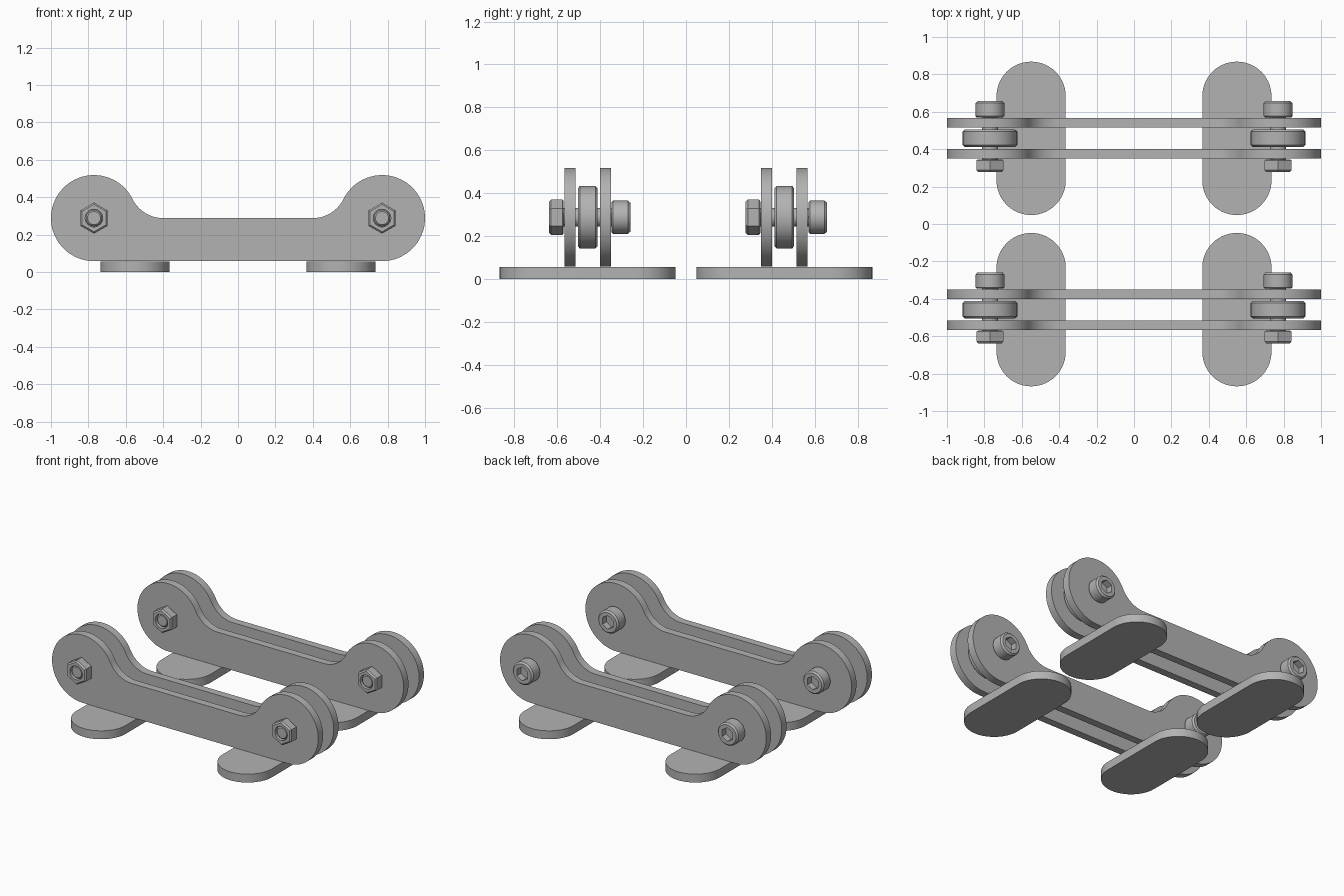
import bpy, bmesh
from math import pi, cos, sin, radians, atan2, hypot

if "Cube" in bpy.data.objects:
    bpy.data.objects.remove(bpy.data.objects["Cube"], do_unlink=True)

grey = bpy.data.materials.new("plain_grey")
grey.use_nodes = True
grey.diffuse_color = (0.45, 0.45, 0.45, 1)
grey.node_tree.nodes["Principled BSDF"].inputs["Base Color"].default_value = (0.45, 0.45, 0.45, 1)


def loft(name, rings, location):
    """Join equal-length point rings into a capped solid."""
    bm = bmesh.new()
    loops = [[bm.verts.new(p) for p in ring] for ring in rings]
    for a, b in zip(loops, loops[1:]):
        for i in range(len(a)):
            j = (i + 1) % len(a)
            bm.faces.new((a[i], a[j], b[j], b[i]))
    bm.faces.new(loops[0])
    bm.faces.new(loops[-1])
    bmesh.ops.recalc_face_normals(bm, faces=bm.faces)
    mesh = bpy.data.meshes.new(name)
    bm.to_mesh(mesh)
    bm.free()
    obj = bpy.data.objects.new(name, mesh)
    obj.location = location
    mesh.materials.append(grey)
    bpy.context.collection.objects.link(obj)
    bpy.ops.object.select_all(action="DESELECT")
    obj.select_set(True)
    bpy.context.view_layer.objects.active = obj
    bpy.ops.object.shade_smooth_by_angle(angle=radians(30))
    return obj


def ring(radius, y, hexagon=False, n=48):
    """Circle or hexagon around the y axis."""
    points = []
    for i in range(n):
        a = 2 * pi * i / n
        r = radius * cos(pi / 6) / cos(a % (pi / 3) - pi / 6) if hexagon else radius
        points.append((r * sin(a), y, r * cos(a)))
    return points


def arc(cx, cy, r, start, end, n):
    return [(cx + r * cos(start + (end - start) * i / n),
             cy + r * sin(start + (end - start) * i / n)) for i in range(n + 1)]


# Link outline: two round ends, a straight bar and tangent fillets
END_X, AXLE_Z, END_R, BAR_X = 0.77, 0.288, 0.23, 0.4
fillet = ((END_X - BAR_X) ** 2 - END_R ** 2) / (2 * END_R)
tangent = atan2(fillet, BAR_X - END_X)
half = arc(END_X, 0, END_R, -pi / 2, tangent, 40)
half += arc(BAR_X, fillet, fillet, tangent - pi, -pi / 2, 14)[1:]
outline = half + [(-x, z) for x, z in reversed(half)]

# Foot outline: a long rounded slot
FOOT_R, FOOT_L = 0.185, 0.225
foot = arc(0, FOOT_L, FOOT_R, 0, pi, 28) + arc(0, -FOOT_L, FOOT_R, pi, 2 * pi, 28)

for side, cy in (("front", -0.458), ("back", 0.458)):
    # Pair of link plates
    for label, y in (("outer", -0.083), ("inner", 0.083)):
        loft(f"{side}_{label}_link_plate",
             [[(x, y + d, z) for x, z in outline] for d in (-0.026, 0.026)],
             (0, cy, AXLE_Z))
    for end, s in (("left", 1), ("right", -1)):
        axle = (s * END_X, cy, AXLE_Z)
        tag = f"{side}_{end}"
        # Roller with softened rims
        loft(f"{tag}_roller", [ring(0.135, -0.046), ring(0.146, -0.036),
                               ring(0.146, 0.036), ring(0.135, 0.046)], axle)
        # Bolt shank, reaching into the nut
        loft(f"{tag}_bolt_shank", [ring(0.035, -0.172), ring(0.044, -0.162),
                                   ring(0.044, 0.12)], axle)
        # Cap head with hexagonal socket
        loft(f"{tag}_bolt_head", [ring(0.07, 0.112), ring(0.077, 0.119),
                                  ring(0.077, 0.188), ring(0.067, 0.199),
                                  ring(0.046, 0.199, True),
                                  ring(0.046, 0.155, True)], axle)
        # Chamfered hexagonal nut with a bore
        loft(f"{tag}_nut", [ring(0.074, -0.112, True), ring(0.083, -0.118, True),
                            ring(0.083, -0.17, True), ring(0.073, -0.18, True),
                            ring(0.047, -0.18), ring(0.047, -0.15)], axle)
        # Flat rounded foot
        loft(f"{tag}_foot", [[(x, y, z) for x, y in foot] for z in (0, 0.057)],
             (s * 0.55, cy, 0))
